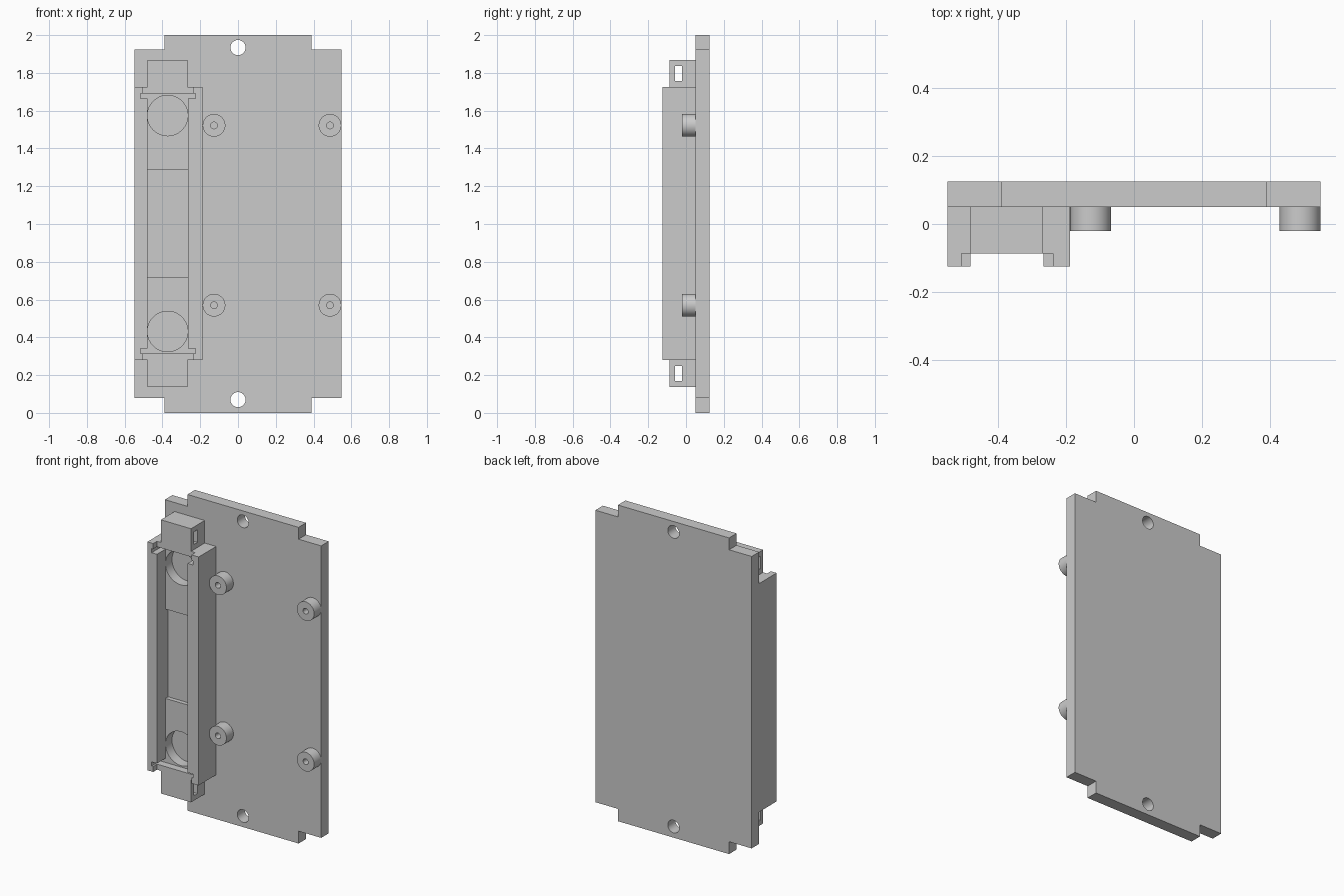
import bpy, math

if "Cube" in bpy.data.objects:
    bpy.data.objects.remove(bpy.data.objects["Cube"])

MID = 2.005  # top and bottom z of mirrored holder features add up to this


def box(name, x0, x1, y0, y1, z0, z1):
    bpy.ops.mesh.primitive_cube_add(size=1, location=((x0 + x1) / 2, (y0 + y1) / 2, (z0 + z1) / 2))
    ob = bpy.context.object
    ob.name = name
    ob.scale = (x1 - x0, y1 - y0, z1 - z0)
    bpy.ops.object.transform_apply(location=True, rotation=True, scale=True)
    return ob


def cyl(name, x, z, r, y0, y1, n=48):
    bpy.ops.mesh.primitive_cylinder_add(vertices=n, radius=r, depth=y1 - y0,
                                        location=(x, (y0 + y1) / 2, z), rotation=(math.pi / 2, 0, 0))
    ob = bpy.context.object
    ob.name = name
    bpy.ops.object.transform_apply(location=True, rotation=True, scale=True)
    return ob


def combine(ob, tool, op='DIFFERENCE'):
    bpy.context.view_layer.objects.active = ob
    m = ob.modifiers.new(op, 'BOOLEAN')
    m.operation, m.solver, m.object = op, 'EXACT', tool
    bpy.ops.object.modifier_apply(modifier=m.name)
    bpy.data.objects.remove(tool, do_unlink=True)


def smooth(ob):
    bpy.ops.object.select_all(action='DESELECT')
    ob.select_set(True)
    bpy.context.view_layer.objects.active = ob
    bpy.ops.object.shade_smooth_by_angle(angle=math.radians(30))


def both_ends(z0, z1):
    return ((z0, z1), (MID - z1, MID - z0))


# back plate with notched corners and two mounting holes
plate = box("back_plate", -0.547, 0.547, 0.05, 0.125, 0, 2)
for s in (-1, 1):
    for z0, z1 in ((-0.1, 0.078), (1.925, 2.1)):
        xa, xb = sorted((s * 0.389, s * 0.7))
        combine(plate, box("cut", xa, xb, -0.1, 0.3, z0, z1))
for z in (0.07, 1.934):
    combine(plate, cyl("cut", 0, z, 0.04, -0.1, 0.3))
smooth(plate)

# four standoffs with screw holes
for x in (-0.127, 0.487):
    for z in (0.57, 1.522):
        post = cyl("standoff", x, z, 0.06, -0.02, 0.05)
        combine(post, cyl("cut", x, z, 0.018, -0.1, 0.1, 24))
        smooth(post)

# long holder: main block plus slotted end blocks
holder = box("cell_holder", -0.547, -0.188, -0.125, 0.05, 0.28, 1.725)
for z0, z1 in both_ends(1.69, 1.725):
    combine(holder, box("cut", -0.506, -0.238, -0.3, -0.087, z0 - 0.01, z1 + 0.01))
for z0, z1 in both_ends(1.70, 1.868):
    combine(holder, box("end", -0.479, -0.268, -0.087, 0.05, z0, z1), 'UNION')
for z0, z1 in both_ends(1.757, 1.837):
    combine(holder, box("cut", -0.6, -0.1, -0.059, -0.022, z0, z1))

# channel, deeper middle floor, contact slots and round recesses
combine(holder, box("cut", -0.48, -0.265, -0.3, -0.04, MID - 1.68, 1.68))
combine(holder, box("cut", -0.48, -0.265, -0.3, -0.013, 0.72, 1.285))
for z0, z1 in both_ends(1.664, 1.69):
    combine(holder, box("cut", -0.517, -0.226, -0.3, -0.04, z0, z1))
for z in (1.574, MID - 1.574):
    combine(holder, cyl("cut", -0.3725, z, 0.107, -0.3, 0.025, 64))
smooth(holder)
